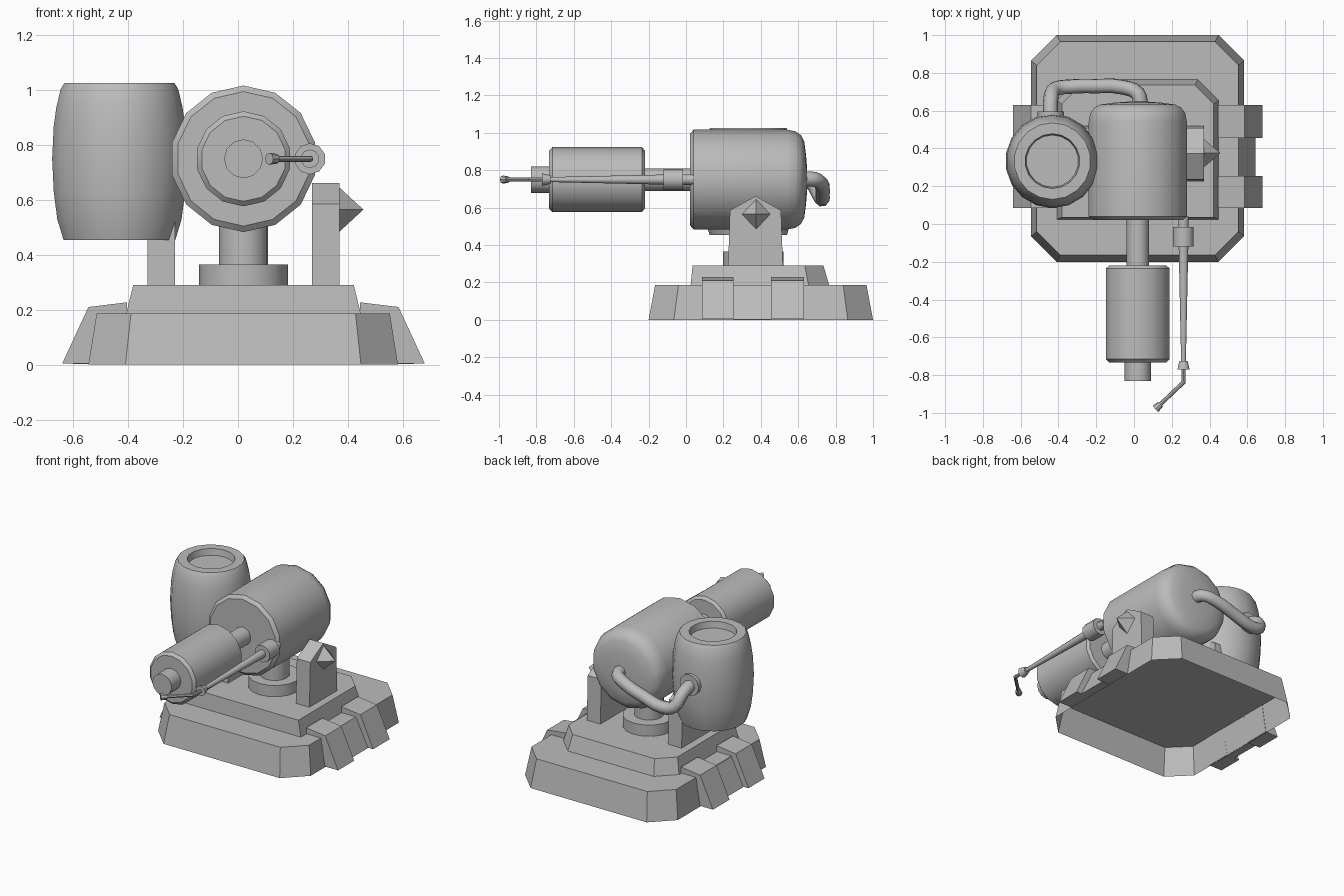
import bpy, bmesh, math
from mathutils import Vector

if "Cube" in bpy.data.objects:
    bpy.data.objects.remove(bpy.data.objects["Cube"], do_unlink=True)

grey = bpy.data.materials.new("plain_grey")
grey.use_nodes = True
grey.diffuse_color = (0.5, 0.5, 0.5, 1)
grey.node_tree.nodes["Principled BSDF"].inputs["Base Color"].default_value = (0.5, 0.5, 0.5, 1)

CX = 0.02    # symmetry plane of the base and gun
AZ = 0.75    # height of the gun axis


def finish(name, bm, smooth=False, flip_check=True):
    if flip_check:
        bmesh.ops.recalc_face_normals(bm, faces=bm.faces)
    mesh = bpy.data.meshes.new(name)
    bm.to_mesh(mesh)
    bm.free()
    mesh.materials.append(grey)
    ob = bpy.data.objects.new(name, mesh)
    bpy.context.collection.objects.link(ob)
    if smooth:
        bpy.ops.object.select_all(action='DESELECT')
        ob.select_set(True)
        bpy.context.view_layer.objects.active = ob
        bpy.ops.object.shade_smooth_by_angle(angle=math.radians(40))
    return ob


def loft(name, loops, cap_start=True, cap_end=True, smooth=False):
    """Skin matching closed loops of points."""
    bm = bmesh.new()
    rings = [[bm.verts.new(p) for p in loop] for loop in loops]
    n = len(rings[0])
    for a, b in zip(rings, rings[1:]):
        for i in range(n):
            j = (i + 1) % n
            bm.faces.new((a[i], a[j], b[j], b[i]))
    if cap_start:
        bm.faces.new(rings[0][::-1])
    if cap_end:
        bm.faces.new(rings[-1])
    return finish(name, bm, smooth, flip_check=cap_start)


def lathe(name, origin, axis, profile, sides):
    """Turn a profile of (distance along axis, radius) about an axis."""
    o, d = Vector(origin), Vector(axis).normalized()
    u = Vector((0, 1, 0)) if abs(d.z) > 0.9 else Vector((0, 0, 1))
    v = d.cross(u)
    loops = []
    for t, r in profile:
        loops.append([o + d * t + (u * math.cos(a) + v * math.sin(a)) * r
                      for a in (math.tau * k / sides for k in range(sides))])
    return loft(name, loops, smooth=True)


def extrude_y(name, pts, y0, y1):
    """Prism from an (x, z) outline."""
    return loft(name, [[(x, y, z) for x, z in pts] for y in (y0, y1)])


def octagon(x0, x1, y0, y1, c, z):
    return [(x0 + c, y0, z), (x1 - c, y0, z), (x1, y0 + c, z), (x1, y1 - c, z),
            (x1 - c, y1, z), (x0 + c, y1, z), (x0, y1 - c, z), (x0, y0 + c, z)]


# Base: open-bottomed chamfered plinth
loft("base_plinth", [octagon(-0.545, 0.583, -0.2, 1.0, 0.135, 0),
                     octagon(-0.515, 0.553, -0.165, 0.965, 0.125, 0.187)], cap_start=False)


# Upper step: chamfered only at the back corners
def step(x0, x1, y0, y1, c, z):
    return [(x0, y0, z), (x1, y0, z), (x1, y1 - c, z),
            (x1 - c, y1, z), (x0 + c, y1, z), (x0, y1 - c, z)]


loft("base_step", [step(-0.407, 0.447, 0.025, 0.765, 0.11, 0.187),
                   step(-0.382, 0.422, 0.035, 0.735, 0.10, 0.29)])

# Side clamps, posts and spikes on both sides
clamp = [(0.425, 0.227), (0.565, 0.21), (0.66, 0.005), (0.562, 0.005), (0.533, 0.187), (0.425, 0.187)]
filler = [(0.533, 0.186), (0.622, 0.003), (0.563, 0.003)]
post = [(0.225, 0.29), (0.235, 0.585), (0.372, 0.662), (0.508, 0.585), (0.518, 0.29)]
for side, s in (("left", 1), ("right", -1)):
    for part, y0, y1 in (("front", 0.085, 0.255), ("back", 0.455, 0.63)):
        extrude_y(f"{side}_{part}_clamp", [(CX + s * x, z) for x, z in clamp], y0, y1)
    extrude_y(f"{side}_clamp_filler", [(CX + s * x, z) for x, z in filler], 0.255, 0.455)
    loft(f"{side}_post", [[(CX + s * x, y, z) for y, z in post] for x in (0.25, 0.35)])
    bm = bmesh.new()
    ring = [bm.verts.new((CX + s * 0.35, 0.375 + y, 0.565 + z))
            for y, z in ((0.075, 0), (0, 0.08), (-0.075, 0), (0, -0.08))]
    tip = bm.verts.new((CX + s * 0.437, 0.375, 0.565))
    for i in range(4):
        bm.faces.new((ring[i], ring[(i + 1) % 4], tip))
    bm.faces.new(ring)
    finish(f"{side}_spike", bm)

# Pedestal
lathe("pedestal_disc", (CX, 0.36, 0.29), (0, 0, 1), [(0, 0.162), (0.075, 0.162)], 16)
lathe("pedestal_column", (CX, 0.36, 0.36), (0, 0, 1), [(0, 0.09), (0.2, 0.09)], 16)

# Gun body with rounded back
lathe("gun_body", (CX, 0, AZ), (0, 1, 0),
      [(0.022, 0.245), (0.04, 0.267), (0.54, 0.267), (0.585, 0.258),
       (0.615, 0.237), (0.632, 0.205), (0.642, 0.13), (0.648, 0.05)], 14)

# Barrel parts
lathe("barrel_neck", (CX, 0.04, AZ), (0, -1, 0), [(0, 0.06), (0.28, 0.06)], 14)
lathe("barrel", (CX, -0.22, AZ), (0, -1, 0),
      [(0, 0.155), (0.015, 0.173), (0.495, 0.173), (0.512, 0.155)], 14)
lathe("muzzle", (CX, -0.72, AZ), (0, -1, 0), [(0, 0.071), (0.11, 0.071)], 12)

# Side igniter rod with bent tip
RX = 0.262
lathe("rod_mount", (RX, 0.04, AZ), (0, -1, 0), [(0, 0.028), (0.06, 0.028)], 10)
lathe("rod_sleeve", (RX, -0.015, AZ), (0, -1, 0), [(0, 0.057), (0.105, 0.057)], 10)
lathe("rod", (RX, -0.11, AZ), (0, -1, 0), [(0, 0.027), (0.63, 0.013)], 10)
lathe("rod_collar", (RX, -0.725, AZ), (0, -1, 0), [(0, 0.023), (0.045, 0.034)], 10)
lathe("rod_end", (RX, -0.76, AZ), (0, -1, 0), [(0, 0.011), (0.083, 0.011)], 8)
bend = Vector((-0.147, -0.14, 0)).normalized()
lathe("rod_bent_tip", (RX, -0.838, AZ), bend, [(-0.006, 0.011), (0.175, 0.011)], 8)
lathe("rod_nozzle", (RX, -0.838, AZ), bend, [(0.168, 0.018), (0.205, 0.022)], 8)

# Fuel tank: barrel shape with a recessed lid
lathe("fuel_tank", (-0.432, 0.333, 0), (0, 0, 1),
      [(0.455, 0.207), (0.53, 0.23), (0.63, 0.243), (0.75, 0.249), (0.87, 0.243),
       (0.94, 0.233), (1.005, 0.217), (1.027, 0.203), (1.027, 0.145), (0.985, 0.138)], 18)
lathe("hose_collar", (-0.44, 0.54, 0.77), (0, 1, 0), [(0, 0.07), (0.055, 0.07)], 12)

# Hose sagging from the gun's back to the tank
path = [(0.035, 0.63, 0.755), (0.02, 0.69, 0.75), (-0.06, 0.724, 0.725), (-0.2, 0.73, 0.68),
        (-0.34, 0.727, 0.645), (-0.415, 0.715, 0.665), (-0.44, 0.665, 0.74), (-0.44, 0.56, 0.77)]
curve = bpy.data.curves.new("hose_path", 'CURVE')
curve.dimensions = '3D'
curve.bevel_depth = 0.04
curve.bevel_resolution = 2
curve.resolution_u = 3
curve.use_fill_caps = True
spline = curve.splines.new('BEZIER')
spline.bezier_points.add(len(path) - 1)
for point, co in zip(spline.bezier_points, path):
    point.co = co
    point.handle_left_type = point.handle_right_type = 'AUTO'
curve.materials.append(grey)
hose = bpy.data.objects.new("hose", curve)
bpy.context.collection.objects.link(hose)
